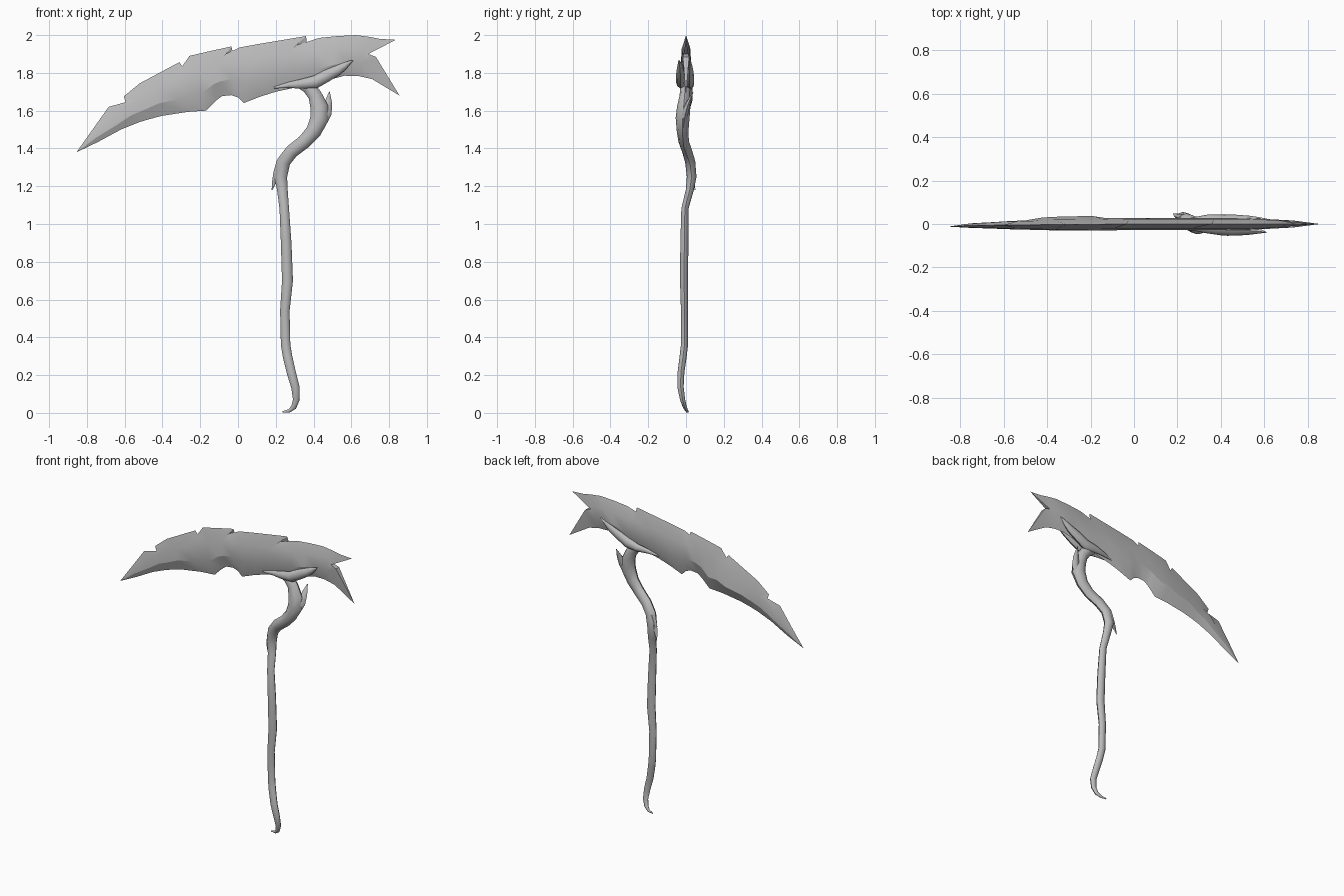
import bpy, bmesh, math
from mathutils import Vector

grey = bpy.data.materials.new("worn grey")
grey.diffuse_color = (0.5, 0.5, 0.5, 1)


def finish(bm, name, angle):
    bmesh.ops.recalc_face_normals(bm, faces=bm.faces)
    mesh = bpy.data.meshes.new(name)
    bm.to_mesh(mesh)
    bm.free()
    mesh.materials.append(grey)
    ob = bpy.data.objects.new(name, mesh)
    bpy.context.collection.objects.link(ob)
    bpy.ops.object.select_all(action='DESELECT')
    ob.select_set(True)
    bpy.context.view_layer.objects.active = ob
    bpy.ops.object.shade_smooth_by_angle(angle=math.radians(angle))
    return ob


def tube(name, path, sides=8, flat=1.0):
    """Path of (x, y, z, radius); the rings stay square to the path."""
    bm = bmesh.new()
    pts = [Vector(p[:3]) for p in path]
    rings = []
    for i, p in enumerate(pts):
        t = (pts[min(i + 1, len(pts) - 1)] - pts[max(i - 1, 0)]).normalized()
        n = Vector((0, 1, 0)).cross(t).normalized()
        b = t.cross(n)
        r = path[i][3]
        rings.append([bm.verts.new(p + n * r * math.cos(a) + b * r * flat * math.sin(a))
                      for a in (k * math.tau / sides for k in range(sides))])
    for r0, r1 in zip(rings, rings[1:]):
        for k in range(sides):
            j = (k + 1) % sides
            bm.faces.new((r0[k], r0[j], r1[j], r1[k]))
    bm.faces.new(rings[0])
    bm.faces.new(rings[-1])
    return finish(bm, name, 50)


# Blade: stations pairing a point on the notched back with one on the cutting edge
stations = [
    (-.77, 1.50, -.74, 1.435), (-.685, 1.62, -.62, 1.50), (-.595, 1.645, -.52, 1.54),
    (-.605, 1.675, -.47, 1.555), (-.52, 1.745, -.40, 1.573), (-.31, 1.857, -.27, 1.593),
    (-.295, 1.835, -.23, 1.596), (-.257, 1.89, -.17, 1.60), (-.15, 1.915, -.12, 1.65),
    (-.035, 1.94, -.085, 1.677), (-.065, 1.90, -.035, 1.682), (.01, 1.935, 0, 1.67),
    (.12, 1.955, .03, 1.64), (.24, 1.975, .12, 1.675), (.36, 1.995, .20, 1.70),
    (.305, 1.945, .30, 1.722), (.43, 1.985, .42, 1.735), (.53, 1.995, .49, 1.765),
    (.625, 2.0, .565, 1.785), (.70, 1.99, .64, 1.783), (.75, 1.98, .71, 1.767)]
bm = bmesh.new()


def vert(x, y, z):
    return bm.verts.new((x, y, z))


loops = []
last = len(stations) - 1
for i, (tx, tz, bx, bz) in enumerate(stations):
    top, bot = Vector((tx, tz)), Vector((bx, bz))
    a, c = stations[max(i - 1, 0)], stations[min(i + 1, last)]
    base = (Vector(a[:2]) + Vector(c[:2])) / 2 if 0 < i < last else top
    up, low = base.lerp(bot, .27), base.lerp(bot, .66)
    if i == last:                       # fork between the two rear points
        up, low = Vector((.69, 1.90)), Vector((.73, 1.885))
    t = .028 * min(1, (bx + 1.0) / .7, (1.0 - bx) / .5)
    back = t + (.010 if -.45 < bx < -.16 else 0)
    yc = -.010 * max(0, -bx)
    loops.append([vert(tx, yc, tz), vert(up.x, yc - t * .8, up.y), vert(low.x, yc - t, low.y),
                  vert(bx, yc, bz), vert(low.x, yc + back, low.y), vert(up.x, yc + t * .8, up.y)])
for l0, l1 in zip(loops, loops[1:]):
    for k in range(6):
        j = (k + 1) % 6
        bm.faces.new((l0[k], l0[j], l1[j], l1[k]))
tip = vert(-.855, -.012, 1.38)
for k in range(6):
    bm.faces.new((loops[0][k], loops[0][(k + 1) % 6], tip))
e = loops[-1]
upper, lower = vert(.835, 0, 1.975), vert(.855, 0, 1.68)
for p, ring in ((upper, (e[5], e[0], e[1])), (lower, (e[2], e[3], e[4]))):
    for k in range(3):
        bm.faces.new((ring[k], ring[(k + 1) % 3], p))
bm.faces.new((e[1], e[2], e[4], e[5]))
finish(bm, "blade", 22)

# Crooked handle, curling at the foot and hooking under the blade
tube("handle", [
    (.235, .012, .005, .004), (.270, .005, .010, .009), (.295, -.006, .030, .014),
    (.309, -.018, .070, .018), (.304, -.029, .135, .022), (.283, -.027, .210, .024),
    (.262, -.015, .300, .025), (.252, -.008, .360, .025), (.248, -.008, .540, .025),
    (.262, -.010, .700, .029), (.255, -.009, .900, .028), (.245, -.006, 1.08, .025),
    (.235, .020, 1.18, .028), (.226, .030, 1.25, .034), (.242, .022, 1.33, .036),
    (.285, .006, 1.385, .036), (.350, -.012, 1.435, .037), (.400, -.018, 1.49, .041),
    (.432, -.018, 1.56, .049), (.430, -.012, 1.62, .047), (.408, -.006, 1.68, .037),
    (.375, -.004, 1.725, .036), (.335, -.004, 1.75, .034)], flat=.75)

# Thorns on the handle
tube("upper_thorn", [(.430, -.015, 1.52, .030), (.465, -.005, 1.59, .032),
                     (.478, .012, 1.64, .021), (.484, .038, 1.70, .002)], 6, .6)
tube("lower_thorn", [(.232, .028, 1.33, .028), (.208, .034, 1.27, .021),
                     (.194, .040, 1.23, .013), (.180, .048, 1.18, .002)], 6, .7)

# Root-like clasps gripping both sides of the blade
for name, s, end in (("front_clasp", -1, 1.0), ("back_clasp", 1, .62)):
    tube(name, [(.19, s * .012, 1.722, .004), (.27, s * .018, 1.736, .016),
                (.34, s * .024, 1.742, .026), (.41, s * .028 * end, 1.752, .034),
                (.47, s * .030 * end, 1.785, .032), (.53, s * .030 * end, 1.815, .026),
                (.565, s * .032 * end, 1.838, .018), (.61, s * .038 * end, 1.868, .002)],
         8, .75)
